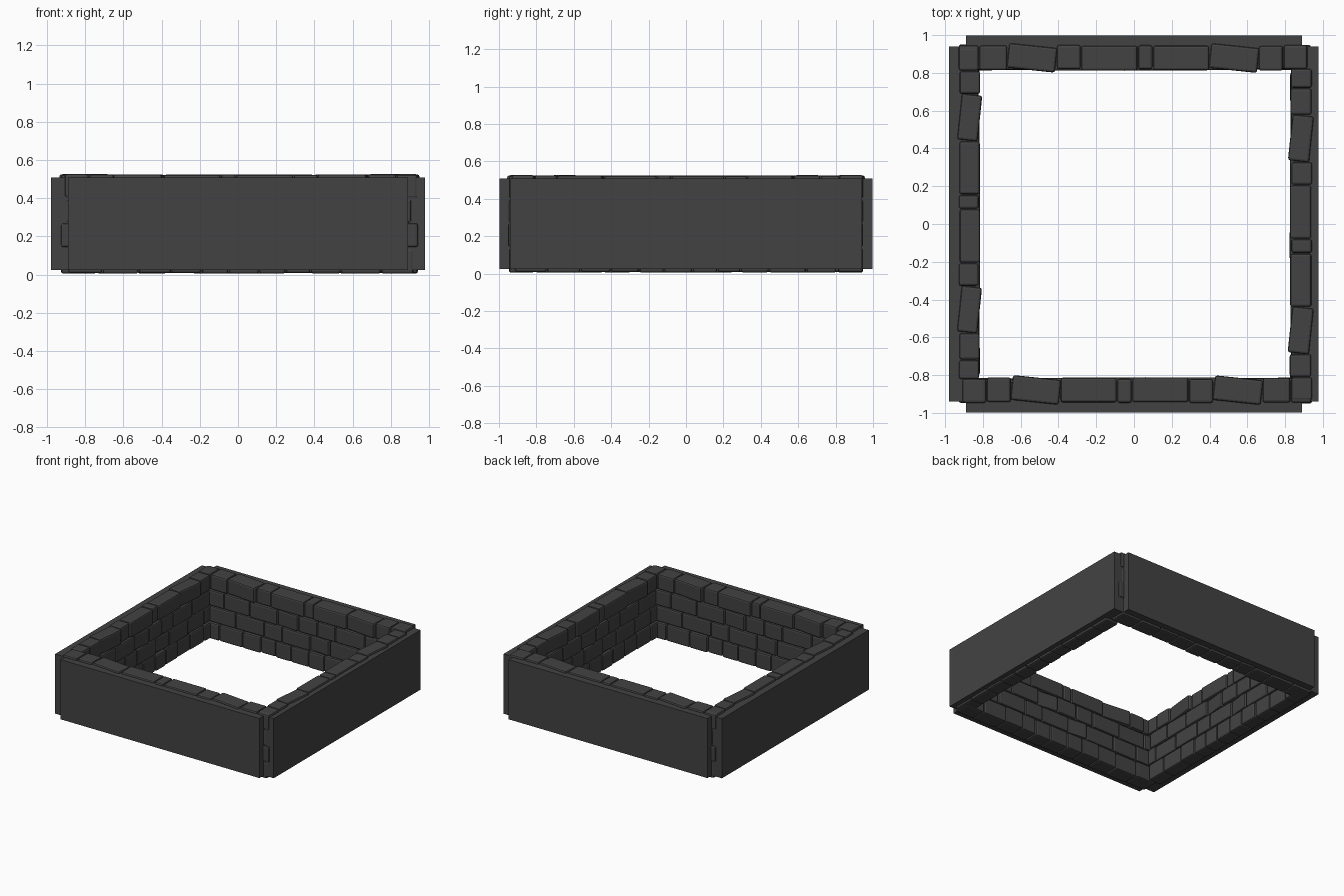
import bpy, bmesh, math, random
from mathutils import Matrix, Vector

if "Cube" in bpy.data.objects:
    bpy.data.objects.remove(bpy.data.objects["Cube"])

random.seed(4)
stone = bpy.data.materials.new("dark_stone")
stone.diffuse_color = (0.055, 0.055, 0.055, 1)
stone.use_nodes = True
stone.node_tree.nodes["Principled BSDF"].inputs["Base Color"].default_value = stone.diffuse_color

# Brick joints along the wall for each course, bottom to top
A = [-0.93, -0.82, -0.67, -0.41, -0.28, 0.02, 0.10, 0.40, 0.66, 0.79, 0.92]
B = [-0.91, -0.74, -0.53, -0.37, -0.24, -0.10, 0.06, 0.20, 0.36, 0.53, 0.72, 0.90]
C = [-0.93, -0.84, -0.60, -0.34, -0.18, 0.07, 0.25, 0.50, 0.72, 0.94]
D = [-0.90, -0.70, -0.47, -0.22, -0.03, 0.14, 0.30, 0.56, 0.80, 0.91]
COURSES = [(B, 0.005, 0.14), (C, 0.14, 0.27), (D, 0.27, 0.40), (A, 0.40, 0.527)]
TILTED = {(3, 2), (3, 7), (2, 3), (1, 5)}


def add_box(bm, lo, hi, angle=0.0):
    lo, hi = Vector(lo), Vector(hi)
    m = (Matrix.Translation((lo + hi) / 2) @ Matrix.Rotation(angle, 4, 'Z')
         @ Matrix.Diagonal((*(hi - lo), 1)))
    return bmesh.ops.create_cube(bm, size=1, matrix=m)["verts"]


def finish(bm, name, matrix):
    me = bpy.data.meshes.new(name)
    bm.to_mesh(me)
    bm.free()
    me.transform(matrix)
    me.materials.append(stone)
    ob = bpy.data.objects.new(name, me)
    bpy.context.collection.objects.link(ob)
    return ob


# One set of bricks, reused on all four sides
def brick_layout():
    rows = []
    for r, (joints, z0, z1) in enumerate(COURSES):
        for i in range(len(joints) - 1):
            tilt = math.radians(-6) if (r, i) in TILTED else 0
            rows.append((joints[i], joints[i + 1], z0, z1, tilt,
                         random.uniform(-0.004, 0.006), random.uniform(-0.003, 0.002)))
    return rows


LAYOUT = brick_layout()


def wall(name, turn, stretch, shift, inner, outer, slab_out, slab_half, move=0.0):
    m = Matrix.Translation((move, 0, 0)) @ Matrix.Rotation(turn, 4, 'Z')
    # Plain outer slab, doubling as mortar behind the bricks
    bm = bmesh.new()
    add_box(bm, (-slab_half, inner + 0.022, 0.025), (slab_half, slab_out, 0.508))
    finish(bm, name + "_slab", m)
    # Bricks
    bm = bmesh.new()
    for x0, x1, z0, z1, tilt, push, lift in LAYOUT:
        x0, x1 = x0 * stretch + shift, x1 * stretch + shift
        add_box(bm, (x0 + 0.002, inner + push, z0 + 0.002 + lift),
                (x1 - 0.002, outer + push * 0.5, z1 - 0.002 + lift), tilt)
    ob = finish(bm, name + "_bricks", m)
    bev = ob.modifiers.new("worn_edges", 'BEVEL')
    bev.width = 0.012
    bev.segments = 2
    bev.limit_method = 'NONE'


Q = math.pi / 2
wall("back", 0, 1.0, 0.0, 0.815, 0.945, 0.998, 0.89)
wall("left", Q, 0.95, 0.06, 0.818, 0.925, 0.98, 0.94)
wall("front", 2 * Q, 1.0, -0.01, 0.815, 0.945, 0.998, 0.89)
wall("right", 3 * Q, 0.95, 0.06, 0.828, 0.94, 0.978, 0.94)
